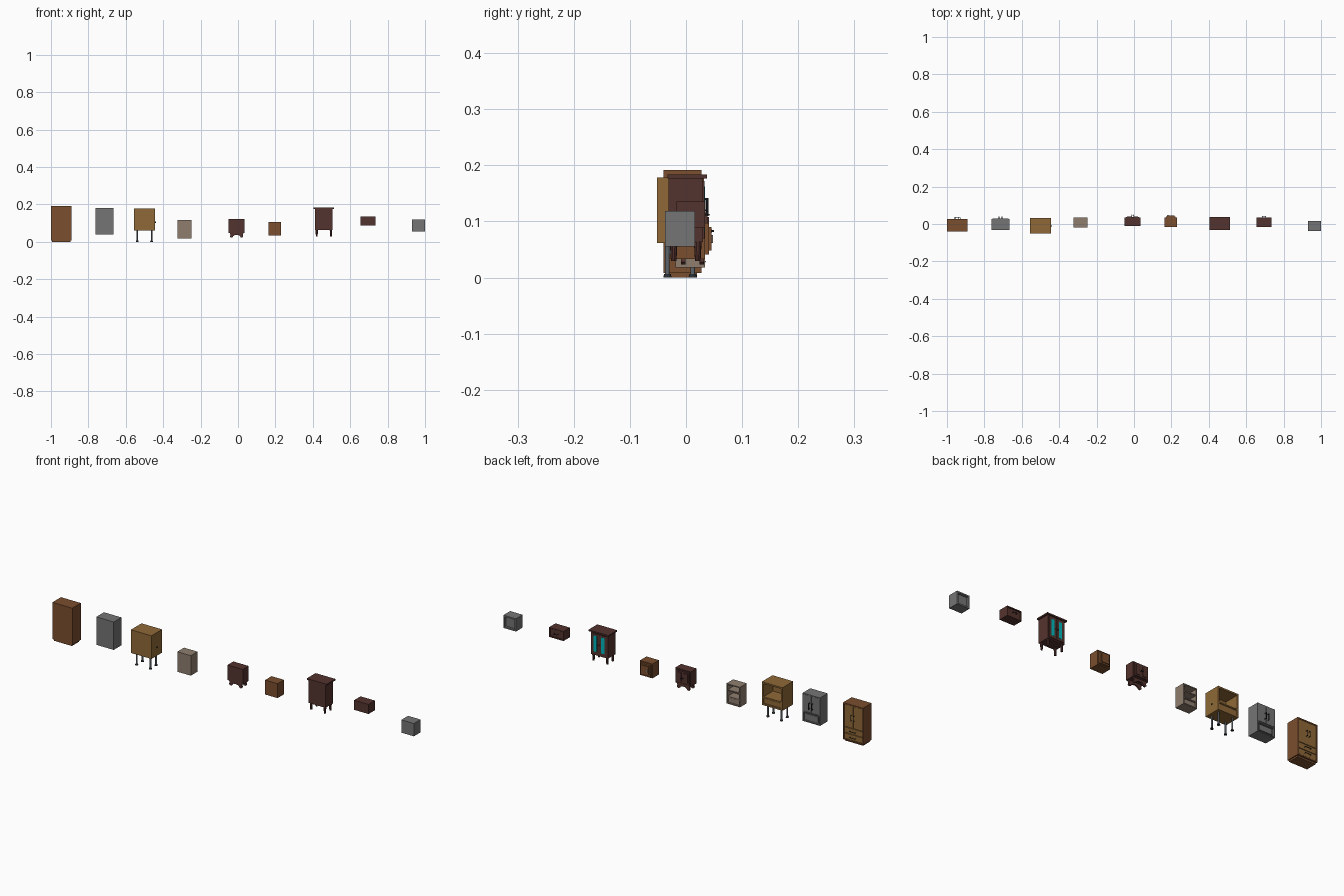
import bpy, bmesh, math
from mathutils import Vector

if "Cube" in bpy.data.objects:
    bpy.data.objects.remove(bpy.data.objects["Cube"])


def mat(name, rgb):
    m = bpy.data.materials.new(name)
    lin = [(c / 255 / 12.92) if c < 11 else ((c / 255 + 0.055) / 1.055) ** 2.4 for c in rgb]
    m.diffuse_color = (*lin, 1)
    m.use_nodes = True
    m.node_tree.nodes["Principled BSDF"].inputs["Base Color"].default_value = m.diffuse_color
    return m


BROWN = mat("brown wood", (122, 78, 46))
OAK = mat("golden oak", (143, 105, 55))
GREY = mat("grey paint", (117, 117, 118))
BEIGE = mat("beige wood", (143, 126, 111))
DARK = mat("dark mahogany", (84, 51, 46))
GLASS = mat("cyan glass", (0, 185, 190))
STEEL = mat("steel legs", (95, 103, 110))
IRON = mat("dark iron", (42, 46, 50))


def finish(name, bm, m):
    me = bpy.data.meshes.new(name)
    bmesh.ops.recalc_face_normals(bm, faces=bm.faces)
    bm.to_mesh(me)
    bm.free()
    me.materials.append(m)
    ob = bpy.data.objects.new(name, me)
    bpy.context.collection.objects.link(ob)
    return ob


def box(name, x0, x1, y0, y1, z0, z1, m):
    bm = bmesh.new()
    bmesh.ops.create_cube(bm, size=1)
    for v in bm.verts:
        v.co = Vector(((x0 + x1) / 2 + v.co.x * (x1 - x0),
                       (y0 + y1) / 2 + v.co.y * (y1 - y0),
                       (z0 + z1) / 2 + v.co.z * (z1 - z0)))
    return finish(name, bm, m)


def rod(name, a, b, r0, r1, m, n=10):
    a, b = Vector(a), Vector(b)
    bm = bmesh.new()
    bmesh.ops.create_cone(bm, cap_ends=True, segments=n, radius1=r0, radius2=r1, depth=(b - a).length)
    q = Vector((0, 0, 1)).rotation_difference(b - a)
    for v in bm.verts:
        v.co = q @ v.co + (a + b) / 2
    return finish(name, bm, m)


def prism(name, pts, y0, y1, m):
    """Extrude an x-z outline along y."""
    bm = bmesh.new()
    f = bm.faces.new([bm.verts.new((x, y0, z)) for x, z in pts])
    r = bmesh.ops.extrude_face_region(bm, geom=[f])
    for v in r["geom"]:
        if isinstance(v, bmesh.types.BMVert):
            v.co.y = y1
    return finish(name, bm, m)


def shell(name, x0, x1, y0, y1, z0, z1, t, m):
    """Open-fronted carcass facing +y."""
    box(name + "_back", x0, x1, y0, y0 + t, z0, z1, m)
    box(name + "_side_a", x0, x0 + t, y0 + t, y1, z0, z1, m)
    box(name + "_side_b", x1 - t, x1, y0 + t, y1, z0, z1, m)
    box(name + "_top", x0 + t, x1 - t, y0 + t, y1, z1 - t, z1, m)
    box(name + "_bottom", x0 + t, x1 - t, y0 + t, y1, z0, z0 + t, m)


def doors(name, x0, x1, y, z0, z1, m, gap=0.0015, d=0.004):
    c = (x0 + x1) / 2
    box(name + "_door_a", x0, c - gap / 2, y - 0.004, y + d, z0, z1, m)
    box(name + "_door_b", c + gap / 2, x1, y - 0.004, y + d, z0, z1, m)


def handle(name, p, q, out, m, r=0.0014):
    """Bar handle with two stand-offs, pulling toward +y."""
    o = Vector((0, out, 0))
    p, q = Vector(p), Vector(q)
    e = (q - p).normalized() * r
    rod(name + "_bar", p + o - e, q + o + e, r, r, m, 8)
    rod(name + "_post_a", p, p + o, r, r, m, 8)
    rod(name + "_post_b", q, q + o, r, r, m, 8)


def knob(name, x, y, z, m, r=0.003, out=0.008):
    rod(name + "_stem", (x, y, z), (x, y + out * 0.6, z), r * 0.5, r * 0.5, m, 8)
    rod(name + "_head", (x, y + out * 0.5, z), (x, y + out, z), r, r * 0.7, m, 10)


# tall wardrobe: oak doors over two drawers
box("wardrobe_base", -0.995, -0.895, -0.036, 0.02, 0, 0.01, BROWN)
shell("wardrobe", -1.0, -0.89, -0.04, 0.028, 0.008, 0.192, 0.006, BROWN)
box("wardrobe_core", -0.994, -0.896, -0.034, 0.021, 0.014, 0.186, BROWN)
doors("wardrobe", -0.993, -0.897, 0.024, 0.075, 0.185, OAK, d=0.003)
for i, (a, b) in enumerate([(0.045, 0.072), (0.015, 0.042)]):
    box(f"wardrobe_drawer_{i}", -0.993, -0.897, 0.02, 0.027, a, b, OAK)
    handle(f"wardrobe_drawer_handle_{i}", (-0.96, 0.027, (a + b) / 2), (-0.93, 0.027, (a + b) / 2), 0.007, IRON)
for x in (-0.952, -0.938):
    handle("wardrobe_door_handle", (x, 0.027, 0.115), (x, 0.027, 0.14), 0.009, IRON)

# grey cupboard: two doors over a recessed drawer
shell("grey_cupboard", -0.762, -0.666, -0.032, 0.028, 0.04, 0.18, 0.005, GREY)
box("grey_cupboard_core", -0.757, -0.671, -0.027, 0.02, 0.045, 0.175, GREY)
doors("grey_cupboard", -0.757, -0.671, 0.025, 0.092, 0.175, GREY)
box("grey_cupboard_rail", -0.757, -0.671, 0.015, 0.028, 0.085, 0.09, GREY)
box("grey_cupboard_drawer", -0.75, -0.678, 0.015, 0.025, 0.052, 0.08, GREY)
for x in (-0.722, -0.706):
    handle("grey_cupboard_handle", (x, 0.029, 0.112), (x, 0.029, 0.14), 0.009, IRON, 0.002)

# oak cabinet on steel legs: open bay above a drawer
shell("oak_cabinet", -0.557, -0.443, -0.052, 0.032, 0.062, 0.178, 0.008, OAK)
box("oak_cabinet_shelf", -0.549, -0.451, -0.044, 0.03, 0.098, 0.104, OAK)
box("oak_cabinet_drawer", -0.548, -0.452, -0.044, 0.028, 0.071, 0.096, OAK)
rod("oak_cabinet_side_knob", (-0.444, -0.01, 0.105), (-0.439, -0.01, 0.105), 0.003, 0.003, IRON)
for x in (-0.538, -0.462):
    for y in (-0.033, 0.012):
        rod("oak_cabinet_leg", (x, y, 0.004), (x, y, 0.063), 0.004, 0.004, STEEL, 12)
        rod("oak_cabinet_foot", (x, y, 0), (x, y, 0.006), 0.0075, 0.006, IRON, 12)

# beige bookcase: shelves over a low drawer
shell("bookcase", -0.323, -0.248, -0.019, 0.034, 0.018, 0.118, 0.005, BEIGE)
for z in (0.049, 0.082):
    box("bookcase_shelf", -0.318, -0.253, -0.014, 0.031, z, z + 0.005, BEIGE)
box("bookcase_drawer", -0.317, -0.254, -0.014, 0.028, 0.024, 0.047, BEIGE)

# dark cabinet on scrolled bracket feet
shell("bracket_cabinet", -0.05, 0.035, -0.012, 0.034, 0.047, 0.122, 0.005, DARK)
box("bracket_cabinet_core", -0.045, 0.03, -0.007, 0.029, 0.052, 0.117, DARK)
doors("bracket_cabinet", -0.043, 0.028, 0.032, 0.055, 0.115, DARK, d=0.006)
for s in (-1, 1):
    c = -0.0075
    box("bracket_cabinet_panel", c + s * 0.018 - 0.011, c + s * 0.018 + 0.011, 0.037, 0.041, 0.062, 0.108, DARK)
    knob("bracket_cabinet_knob", c + s * 0.004, 0.038, 0.083, IRON, 0.0025, 0.012)
foot = [(0.036, 0.047), (0.033, 0.036), (0.036, 0.028), (0.031, 0.023), (0.022, 0.024),
        (0.018, 0.031), (0.009, 0.036)]
outline = [(-0.0075 + x, z) for x, z in foot] + [(-0.0075 - x, z) for x, z in reversed(foot)]
for y in (-0.009, 0.024):
    prism("bracket_cabinet_feet", outline, y, y + 0.008, DARK)

# small brown locker with proud door
shell("locker", 0.162, 0.231, -0.017, 0.034, 0.033, 0.105, 0.005, BROWN)
box("locker_core", 0.167, 0.226, -0.012, 0.03, 0.038, 0.1, BROWN)
box("locker_door", 0.17, 0.223, 0.029, 0.041, 0.041, 0.097, BROWN)
box("locker_door_panel", 0.177, 0.216, 0.04, 0.045, 0.048, 0.09, BROWN)
box("locker_pull", 0.18, 0.184, 0.044, 0.048, 0.062, 0.076, BEIGE)

# glazed display cabinet on turned legs
shell("display_cabinet", 0.412, 0.506, -0.031, 0.03, 0.063, 0.178, 0.006, DARK)
box("display_cabinet_core", 0.418, 0.5, -0.025, 0.026, 0.069, 0.172, DARK)
box("display_cabinet_cornice", 0.404, 0.514, -0.033, 0.037, 0.177, 0.184, DARK)
doors("display_cabinet", 0.418, 0.5, 0.029, 0.07, 0.172, DARK)
for x in (0.438, 0.48):
    box("display_cabinet_glass", x - 0.009, x + 0.009, 0.03, 0.0338, 0.082, 0.162, GLASS)
for x in (0.453, 0.465):
    knob("display_cabinet_knob", x, 0.032, 0.12, IRON, 0.0025, 0.006)
for x in (0.421, 0.497):
    for y in (-0.022, 0.021):
        rod("display_cabinet_leg", (x, y, 0.03), (x, y, 0.065), 0.005, 0.007, DARK, 10)

# small dark drawer unit
shell("drawer_box", 0.655, 0.735, -0.017, 0.034, 0.088, 0.136, 0.005, DARK)
box("drawer_box_front", 0.662, 0.728, -0.012, 0.031, 0.095, 0.129, DARK)
handle("drawer_box_handle", (0.685, 0.03, 0.112), (0.705, 0.03, 0.112), 0.011, IRON)

# small grey cube with recessed front
shell("grey_cube", 0.931, 1.0, -0.037, 0.016, 0.055, 0.119, 0.007, GREY)
box("grey_cube_panel", 0.938, 0.993, -0.03, 0.005, 0.062, 0.112, GREY)
